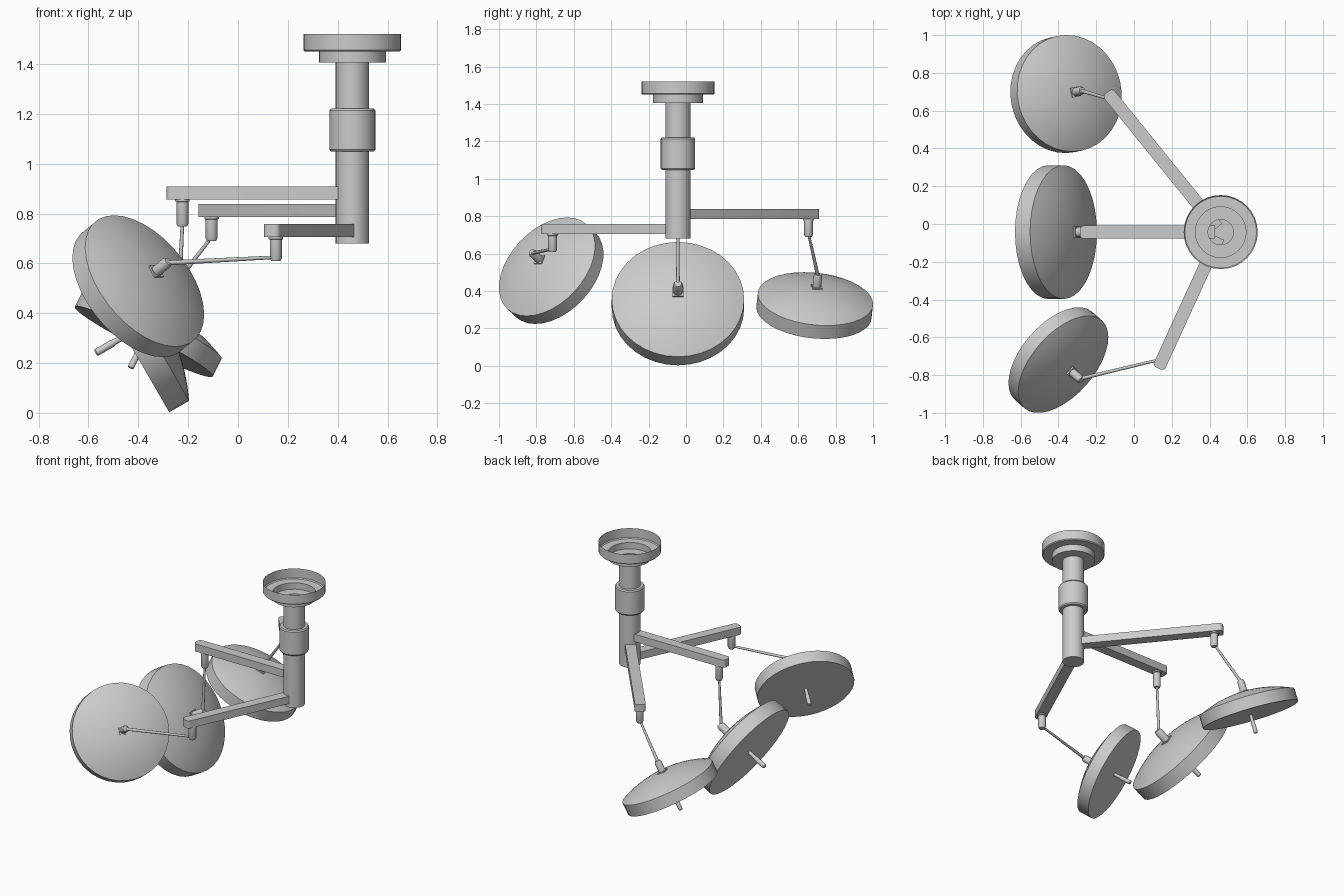
import bpy, bmesh, math
from mathutils import Vector, Matrix

cube = bpy.data.objects.get("Cube")
if cube:
    bpy.data.objects.remove(cube, do_unlink=True)

gray = bpy.data.materials.new("light_gray")
gray.use_nodes = True
gray.diffuse_color = (0.6, 0.6, 0.6, 1)
gray.node_tree.nodes["Principled BSDF"].inputs["Base Color"].default_value = gray.diffuse_color


def finish(name, bm, matrix):
    """Turn a bmesh into a placed, smooth-by-angle object."""
    bmesh.ops.recalc_face_normals(bm, faces=bm.faces)
    mesh = bpy.data.meshes.new(name)
    bm.to_mesh(mesh)
    bm.free()
    mesh.shade_smooth()
    mesh.set_sharp_from_angle(angle=math.radians(30))
    mesh.materials.append(gray)
    ob = bpy.data.objects.new(name, mesh)
    ob.matrix_world = matrix
    bpy.context.collection.objects.link(ob)
    return ob


def frame(origin, axis):
    """Placement whose local z follows the axis."""
    return Matrix.Translation(origin) @ Vector(axis).to_track_quat('Z', 'Y').to_matrix().to_4x4()


def lathe(name, profile, origin, axis=(0, 0, 1), segments=32):
    """Revolve (radius, height) points around the axis."""
    bm = bmesh.new()
    verts = [bm.verts.new((r, 0, z)) for r, z in profile]
    edges = [bm.edges.new(pair) for pair in zip(verts, verts[1:])]
    bmesh.ops.spin(bm, geom=verts + edges, cent=(0, 0, 0), axis=(0, 0, 1),
                   angle=math.tau, steps=segments)
    bmesh.ops.remove_doubles(bm, verts=bm.verts, dist=0.0002)
    return finish(name, bm, frame(origin, axis))


def box(name, size, matrix, round_end=0):
    """Box centred on the matrix; its +x vertical edges may be rounded."""
    bm = bmesh.new()
    bmesh.ops.create_cube(bm, size=1)
    bmesh.ops.scale(bm, vec=size, verts=bm.verts)
    if round_end:
        ends = [e for e in bm.edges if all(v.co.x > 0 for v in e.verts)
                and abs(e.verts[0].co.z - e.verts[1].co.z) > 0.001]
        bmesh.ops.bevel(bm, geom=ends, offset=round_end, segments=4,
                        profile=0.5, affect='EDGES')
    return finish(name, bm, matrix)


# Ceiling column: open stepped canopy on a hollow tube, with a collar
HUB = Vector((0.459, -0.043, 0))
lathe("ceiling_column", [(0, 0.68), (0.067, 0.68), (0.067, 1.406), (0.134, 1.406),
      (0.134, 1.45), (0.19, 1.45), (0.196, 1.456), (0.196, 1.52)], HUB)
lathe("column_collar", [(0.067, 1.048), (0.086, 1.048), (0.092, 1.056), (0.092, 1.213),
      (0.086, 1.221), (0.067, 1.221)], HUB)

RADIUS, RIM, DOME = 0.354, 0.092, 0.08


def lamp_arm(label, joint, arm_z, face, normal, s):
    """One ceiling arm with its swivel, rod and round lamp head of scale s."""
    joint, face, n = Vector(joint), Vector(face), Vector(normal).normalized()

    # Horizontal arm
    flat = Vector((joint.x - HUB.x, joint.y - HUB.y, 0))
    d = flat.normalized()
    near, far = 0.03, flat.length + 0.06 * s + 0.003
    mid = HUB + d * (near + far) / 2 + Vector((0, 0, arm_z))
    turn = Matrix.Rotation(math.atan2(d.y, d.x), 4, 'Z')
    box(label + "_arm", (far - near, 0.068, 0.052), Matrix.Translation(mid) @ turn, 0.02)

    # Swivel below the arm end
    top = Vector((joint.x, joint.y, arm_z - 0.026))
    drop = 0.11 * s
    lathe(label + "_swivel", [(0, 0.004), (0.029, 0.004), (0.029, -0.008), (0.024, -0.01),
          (0.024, 0.012 - drop), (0.018, -drop), (0, -drop)], top, segments=20)

    # Lamp head: flat underside, straight rim, shallow dome
    ball = (RADIUS ** 2 + DOME ** 2) / (2 * DOME)
    profile = [(0, 0), (RADIUS, 0)]
    for i in range(11):
        r = RADIUS * (1 - i / 10)
        profile.append((r, RIM + math.sqrt(ball ** 2 - r * r) - ball + DOME))
    lathe(label + "_lamp_head", [(r * s, z * s) for r, z in profile], face, n, 36)

    # Handle under the lamp
    handle = [(0, -0.137), (0.011, -0.137), (0.015, -0.132), (0.015, -0.06),
              (0.012, -0.05), (0.012, 0.005), (0, 0.005)]
    lathe(label + "_handle", [(r * s, z * s) for r, z in handle], face, n, 16)

    # Mounting plate and knuckle on the dome
    apex = face + n * (RIM + DOME) * s
    box(label + "_mount_plate", (0.06 * s, 0.06 * s, 0.014), frame(apex, n))
    knuckle = [(0, -0.01), (0.026, -0.01), (0.026, 0.075), (0.019, 0.09), (0, 0.09)]
    lathe(label + "_knuckle", [(r * s, z * s) for r, z in knuckle], apex, n, 20)

    # Slim tapered rod from swivel to knuckle
    start = top - Vector((0, 0, drop - 0.016))
    rod = apex + n * 0.076 * s - start
    lathe(label + "_rod", [(0, 0), (0.007, 0), (0.01, rod.length), (0, rod.length)],
          start, rod, 12)


lamp_arm("back", (-0.106, 0.655), 0.812, (-0.378, 0.684, 0.286), (0.45, 0.10, 0.89), 0.876)
lamp_arm("middle", (-0.223, -0.043), 0.883, (-0.453, -0.043, 0.309), (0.866, 0, 0.5), 1)
lamp_arm("front", (0.152, -0.714), 0.731, (-0.426, -0.698, 0.487), (0.638, -0.56, 0.528), 0.876)
